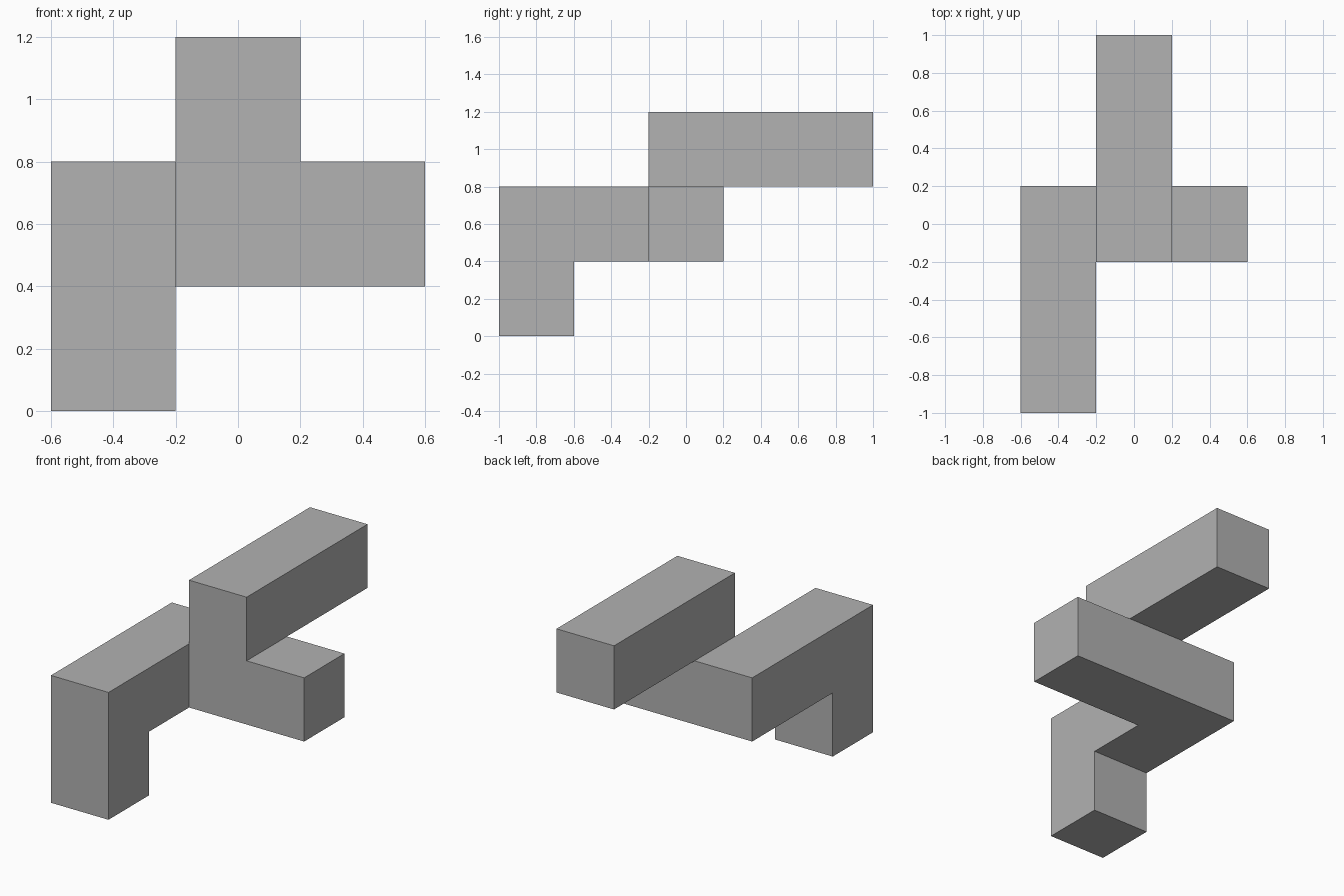
import bpy, bmesh, math
from mathutils import Vector

cube = bpy.data.objects.get("Cube")
if cube:
    bpy.data.objects.remove(cube, do_unlink=True)

GREY = (0.445, 0.445, 0.445, 1)
grey = bpy.data.materials.new("plain_grey")
grey.use_nodes = True
grey.diffuse_color = GREY
grey.node_tree.nodes["Principled BSDF"].inputs["Base Color"].default_value = GREY

CELL = 0.4
BASE = Vector((0, 0, CELL / 2))


def run(start, step, count):
    """Grid cells in a straight line."""
    return {tuple(s + d * i for s, d in zip(start, step)) for i in range(count)}


# The bars of the piece, on a grid of equal cubes
foot = run((-1, -2, 0), (0, 0, 1), 2)
front_arm = run((-1, -2, 1), (0, 1, 0), 3)
crossbar = run((-1, 0, 1), (1, 0, 0), 3)
rear_arm = run((0, 0, 2), (0, 1, 0), 3)
cells = foot | front_arm | crossbar | rear_arm

# Outer skin: a face wherever a cell has no neighbour
bm = bmesh.new()
for cell in cells:
    centre = Vector(cell)
    for axis in range(3):
        for sign in (-1, 1):
            normal = Vector((0, 0, 0))
            normal[axis] = sign
            if tuple(int(c) for c in centre + normal) in cells:
                continue
            u = Vector((0, 0, 0))
            u[(axis + 1) % 3] = 1
            v = normal.cross(u)
            corners = [centre + (normal + a * u + b * v) / 2
                       for a, b in ((-1, -1), (1, -1), (1, 1), (-1, 1))]
            bm.faces.new([bm.verts.new(c * CELL + BASE) for c in corners])

# Weld the skin and merge flat neighbouring faces
bmesh.ops.remove_doubles(bm, verts=bm.verts, dist=0.001)
bmesh.ops.dissolve_limit(bm, angle_limit=math.radians(1),
                         verts=bm.verts, edges=bm.edges)
bmesh.ops.recalc_face_normals(bm, faces=bm.faces)

mesh = bpy.data.meshes.new("block_puzzle_piece")
bm.to_mesh(mesh)
bm.free()
mesh.materials.append(grey)
piece = bpy.data.objects.new("block_puzzle_piece", mesh)
bpy.context.collection.objects.link(piece)
